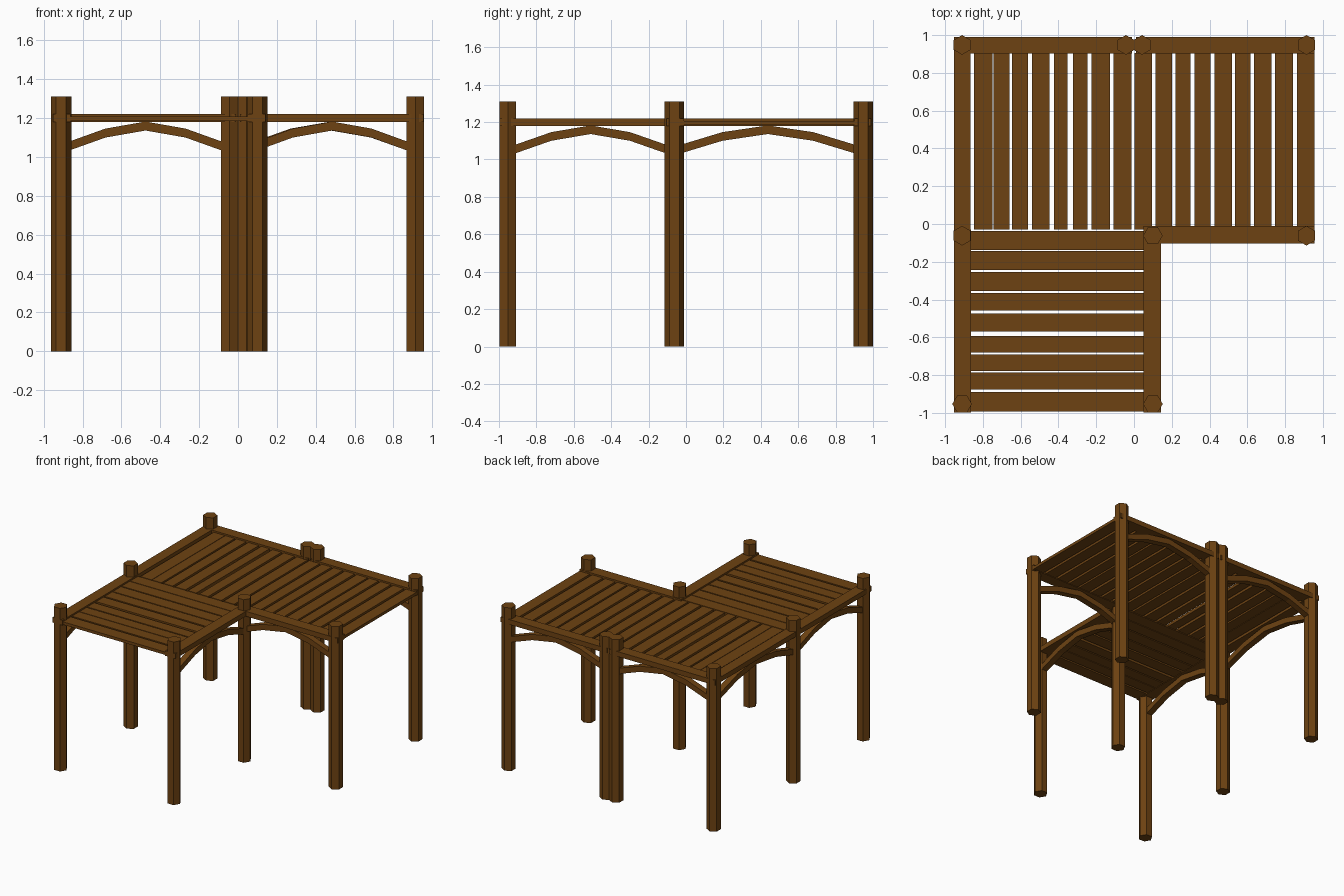
import bpy, bmesh, math
from mathutils import Vector

if "Cube" in bpy.data.objects:
    bpy.data.objects.remove(bpy.data.objects["Cube"])

wood = bpy.data.materials.new("brown wood")
wood.diffuse_color = (0.155, 0.055, 0.006, 1)
wood.use_nodes = True
wood.node_tree.nodes["Principled BSDF"].inputs["Base Color"].default_value = wood.diffuse_color


def finish(name, bm):
    bmesh.ops.recalc_face_normals(bm, faces=bm.faces)
    me = bpy.data.meshes.new(name)
    bm.to_mesh(me)
    bm.free()
    me.materials.append(wood)
    ob = bpy.data.objects.new(name, me)
    bpy.context.collection.objects.link(ob)
    return ob


def box(name, x0, x1, y0, y1, z0, z1):
    bm = bmesh.new()
    bmesh.ops.create_cube(bm, size=1)
    for v in bm.verts:
        v.co = ((x0 + x1) / 2 + v.co.x * (x1 - x0),
                (y0 + y1) / 2 + v.co.y * (y1 - y0),
                (z0 + z1) / 2 + v.co.z * (z1 - z0))
    return finish(name, bm)


def prism(name, ring, offset):
    bm = bmesh.new()
    f = bm.faces.new([bm.verts.new(p) for p in ring])
    ext = bmesh.ops.extrude_face_region(bm, geom=[f], use_keep_orig=True)
    moved = [g for g in ext["geom"] if isinstance(g, bmesh.types.BMVert)]
    bmesh.ops.translate(bm, verts=moved, vec=offset)
    return finish(name, bm)


def post(name, x, y, start):
    # six-sided post, start = angle of the first corner
    ring = [(x + 0.052 * math.cos(start + i * math.pi / 3),
             y + 0.052 * math.sin(start + i * math.pi / 3), 0) for i in range(6)]
    prism(name, ring, Vector((0, 0, 1.31)))


def arch(name, axis, a, b, across, width=0.05):
    # faceted arched brace running along x or y between a and b
    ts = (0, 0.24, 0.5, 0.76, 1)
    low = (1.032, 1.1, 1.136, 1.1, 1.032)
    prof = [(a + (b - a) * t, z) for t, z in zip(ts, low)]
    prof += [(u, z + 0.046) for u, z in reversed(prof)]
    c = across - width / 2
    if axis == "x":
        prism(name, [(u, c, z) for u, z in prof], Vector((0, width, 0)))
    else:
        prism(name, [(c, u, z) for u, z in prof], Vector((width, 0, 0)))


# Posts
Q = math.pi / 6
for name, x, y, s in [
        ("back_left_post", -0.91, 0.948, Q), ("back_inner_left_post", -0.043, 0.948, Q),
        ("back_inner_right_post", 0.043, 0.948, Q), ("back_right_post", 0.913, 0.948, Q),
        ("middle_left_post", -0.91, -0.062, Q), ("middle_right_post", 0.913, -0.062, Q),
        ("inner_corner_post", 0.10, -0.062, 0),
        ("front_left_post", -0.91, -0.953, 0), ("front_right_post", 0.10, -0.953, 0)]:
    post(name, x, y, s)

# Edge beams
B0, B1 = 1.18, 1.22
box("back_left_beam", -0.952, -0.01, 0.902, 0.99, B0, B1)
box("back_right_beam", 0.01, 0.955, 0.902, 0.99, B0, B1)
box("left_back_beam", -0.952, -0.865, -0.03, 0.902, B0, B1)
box("left_front_beam", -0.952, -0.863, -0.997, -0.03, B0, B1)
box("inner_side_beam", 0.05, 0.142, -0.997, -0.015, B0, B1)
box("inner_front_beam", 0.05, 0.955, -0.103, -0.01, B0, B1)

# Roof slats: (start, end) in thousandths
S0, S1 = 1.184, 1.207
back_slats = [(-847, -748), (-744, -660), (-645, -560), (-540, -447), (-424, -351),
              (-324, -245), (-224, -128), (-108, -13), (3, 95), (113, 200), (219, 300),
              (319, 405), (425, 520), (535, 617), (636, 727), (747, 842), (862, 955)]
for i, (a, b) in enumerate(back_slats):
    box(f"back_slat_{i}", a / 1000, b / 1000, -0.03, 0.905, S0, S1)
front_slats = [(-137, -37), (-244, -143), (-356, -254), (-458, -365), (-569, -473),
               (-680, -592), (-779, -690), (-875, -785), (-992, -890)]
for i, (a, b) in enumerate(front_slats):
    box(f"front_slat_{i}", -0.866, 0.053, a / 1000, b / 1000, S0, S1)

# Arched braces
arch("back_left_arch", "x", -0.872, -0.08, 0.948)
arch("back_right_arch", "x", 0.08, 0.874, 0.948)
arch("inner_front_arch", "x", 0.095, 0.874, -0.06)
arch("left_back_arch", "y", -0.03, 0.905, -0.91)
arch("left_front_arch", "y", -0.915, -0.105, -0.91)
arch("inner_side_arch", "y", -0.915, -0.105, 0.10)
